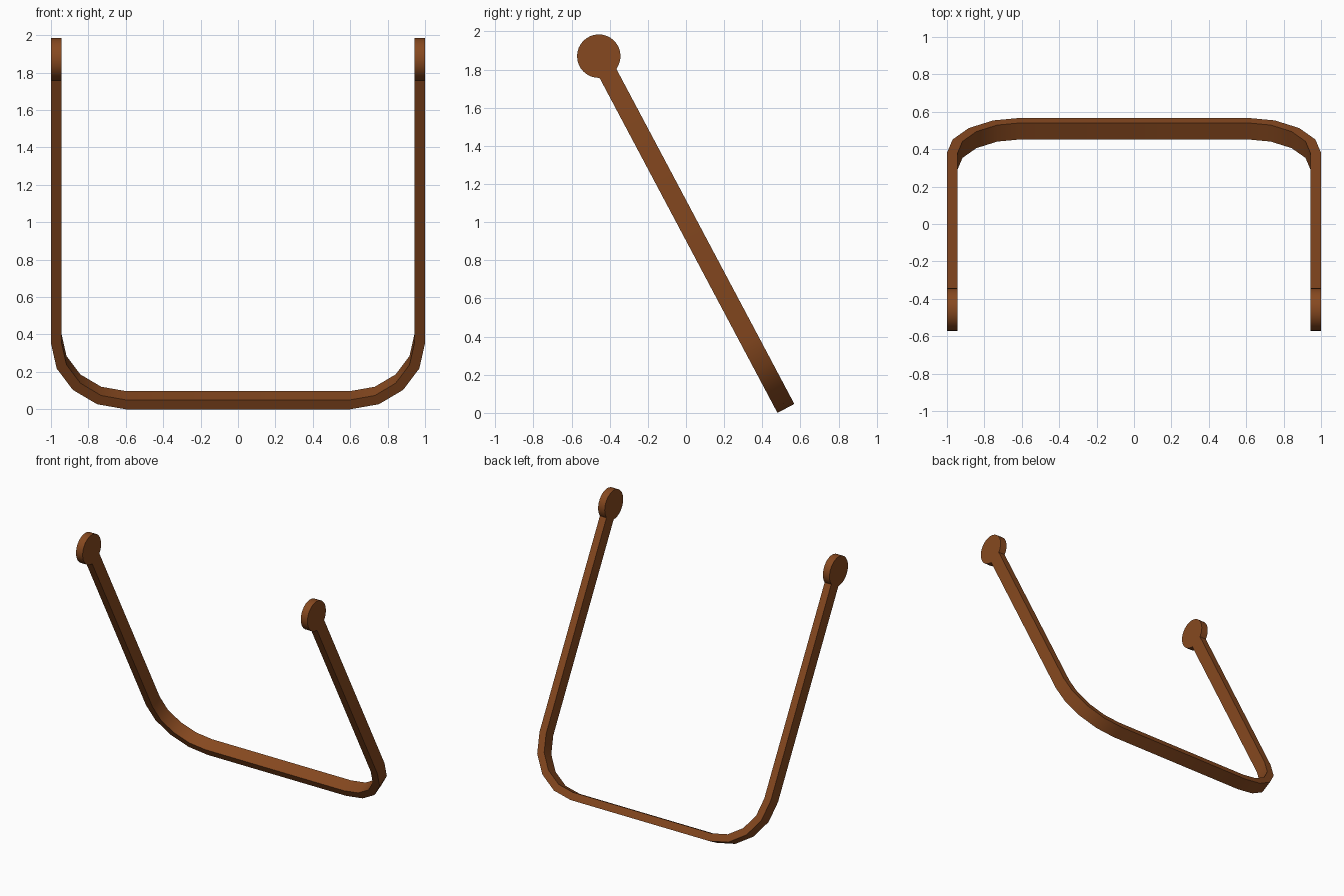
import bpy, bmesh, math
from mathutils import Vector

if "Cube" in bpy.data.objects:
    bpy.data.objects.remove(bpy.data.objects["Cube"])

T, W, R = 0.057, 0.10, 0.40          # bar thickness, bar width, outer bend radius
DISC_R, DISC_S = 0.114, 2.092        # end disc radius, its distance up the arm
ALONG = Vector((0, -0.469, 0.883))   # direction up the tilted arms
ACROSS = Vector((0, 0.883, 0.469))   # direction across the bar width
BASE = Vector((0, 0.568, 0)) + Vector((0, -0.883, 0.469)) * W / 2

mat = bpy.data.materials.new("brown")
mat.diffuse_color = (0.24, 0.066, 0.014, 1)
mat.use_nodes = True
mat.node_tree.nodes["Principled BSDF"].inputs["Base Color"].default_value = mat.diffuse_color


def place(x, s, n):
    return BASE + Vector((x, 0, 0)) + ALONG * s + ACROSS * n


def finish(ob):
    ob.data.materials.append(mat)
    bpy.ops.object.select_all(action='DESELECT')
    ob.select_set(True)
    bpy.context.view_layer.objects.active = ob
    bpy.ops.object.shade_smooth_by_angle(angle=math.radians(30))


# U-shaped path: outward direction and centre of curvature for each station
end = DISC_S - math.sqrt(DISC_R ** 2 - (W / 2) ** 2)
right = [(1 - R, end, 0)] + [(1 - R, R, i * math.pi / 8) for i in range(5)]
path = [(cx, cs, math.cos(a), -math.sin(a)) for cx, cs, a in right]
path += [(-cx, cs, -ux, us) for cx, cs, ux, us in reversed(path)]

# Bar: rectangular section carried along the path
bm = bmesh.new()
rings = []
for cx, cs, ux, us in path:
    rings.append([bm.verts.new(place(cx + r * ux, cs + r * us, n))
                  for r, n in ((R, -W / 2), (R, W / 2), (R - T, W / 2), (R - T, -W / 2))])
for a, b in zip(rings, rings[1:]):
    for k in range(4):
        m = (k + 1) % 4
        bm.faces.new((a[k], a[m], b[m], b[k]))
bm.faces.new(rings[0])
bm.faces.new(rings[-1])
bmesh.ops.recalc_face_normals(bm, faces=bm.faces)
mesh = bpy.data.meshes.new("handle_bar")
bm.to_mesh(mesh)
bm.free()
bar = bpy.data.objects.new("handle_bar", mesh)
bpy.context.collection.objects.link(bar)
finish(bar)

# Round pivot discs at the arm ends
for side, name in ((-1, "pivot_disc_left"), (1, "pivot_disc_right")):
    bpy.ops.mesh.primitive_cylinder_add(
        vertices=32, radius=DISC_R, depth=T,
        location=place(side * (1 - T / 2), DISC_S, 0), rotation=(0, math.pi / 2, 0))
    disc = bpy.context.object
    disc.name = name
    finish(disc)
